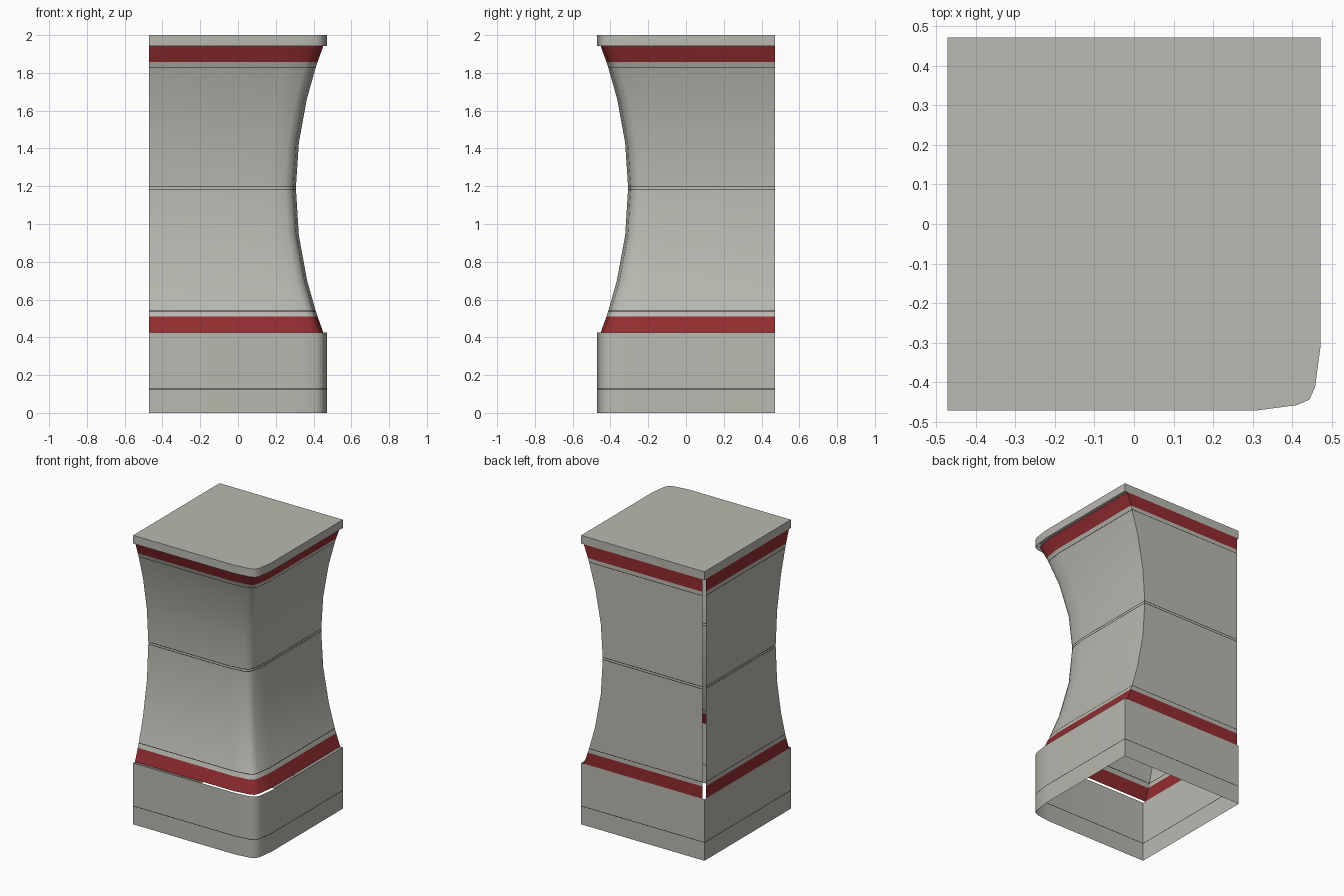
import bpy

if "Cube" in bpy.data.objects:
    bpy.data.objects.remove(bpy.data.objects["Cube"])

H = 0.472                      # half width of the square plan
Z0, Z1 = 0.425, 1.943          # bottom and top of the flared shaft
MID = (Z0 + Z1) / 2


def material(name, rgb):
    m = bpy.data.materials.new(name)
    m.diffuse_color = (*rgb, 1)
    m.use_nodes = True
    m.node_tree.nodes["Principled BSDF"].inputs["Base Color"].default_value = m.diffuse_color
    return m


MATS = [material("warm_grey_stone", (0.49, 0.485, 0.44)),
        material("dark_red_band", (0.29, 0.026, 0.03)),
        material("black_seam", (0.01, 0.01, 0.01))]


def plan(off, gap):
    """Plan outline: square with a softened front right corner.
    off pulls in the front and right sides; gap opens the back left corner."""
    f = H - off
    pts = [(-H, H - gap), (-H, -f),
           (f - 0.165, -f), (f - 0.06, -f + 0.014), (f - 0.028, -f + 0.028),
           (f - 0.014, -f + 0.06), (f, -f + 0.165),
           (f, H)]
    pts.append((-H + gap, H))
    return pts


def flare(z):
    t = (z - MID) / (Z1 - MID)
    return 0.02 + 0.145 * (1 - t * t)


def wall(name, levels, offset, gap, colour, capped=False):
    """Skin of stacked plan outlines, coloured by height."""
    verts, faces, mats = [], [], []
    for z in levels:
        ring = plan(offset(z), gap)
        if gap == 0:
            ring = ring[:-1]
        verts += [(x, y, z) for x, y in ring]
    n = len(ring)
    for k in range(len(levels) - 1):
        for i in range(n if gap == 0 else n - 1):
            j = (i + 1) % n
            faces.append((k * n + i, k * n + j, (k + 1) * n + j, (k + 1) * n + i))
            mats.append(colour((levels[k] + levels[k + 1]) / 2))
    if capped:
        top = (len(levels) - 1) * n
        faces.append(tuple(range(top, top + n)))
        mats.append(0)
    me = bpy.data.meshes.new(name)
    me.from_pydata(verts, [], faces)
    for m in MATS:
        me.materials.append(m)
    me.polygons.foreach_set("material_index", mats)
    ob = bpy.data.objects.new(name, me)
    bpy.context.collection.objects.link(ob)
    bpy.ops.object.select_all(action='DESELECT')
    ob.select_set(True)
    bpy.context.view_layer.objects.active = ob
    bpy.ops.object.shade_smooth_by_angle(angle=1.05)
    return ob


# Thin painted seams
SEAM = 0.004
seams = [0.127, 0.54, 1.184, 1.2, 1.83]


def colour(z):
    if any(abs(z - s) < SEAM / 2 for s in seams):
        return 2
    if Z0 < z < 0.51 or 1.857 < z < Z1:
        return 1
    return 0


def with_seams(levels):
    cuts = [s + d for s in seams for d in (-SEAM / 2, SEAM / 2)
            if levels[0] < s < levels[-1]]
    return sorted(levels + cuts)


def flat(z):
    return 0.0


# Plinth, open below
wall("base_block", with_seams([0.0, Z0]), flat, 0, colour)

# Flared shaft with red bands and an open seam at the back left corner
wall("flared_shaft",
     with_seams([Z0, 0.51, 0.70, 0.94, 1.43, 1.66, 1.857, Z1]),
     flare, 0.016, colour)

# Cap slab
wall("top_slab", [Z1, 2.0], flat, 0, lambda z: 0, capped=True)
